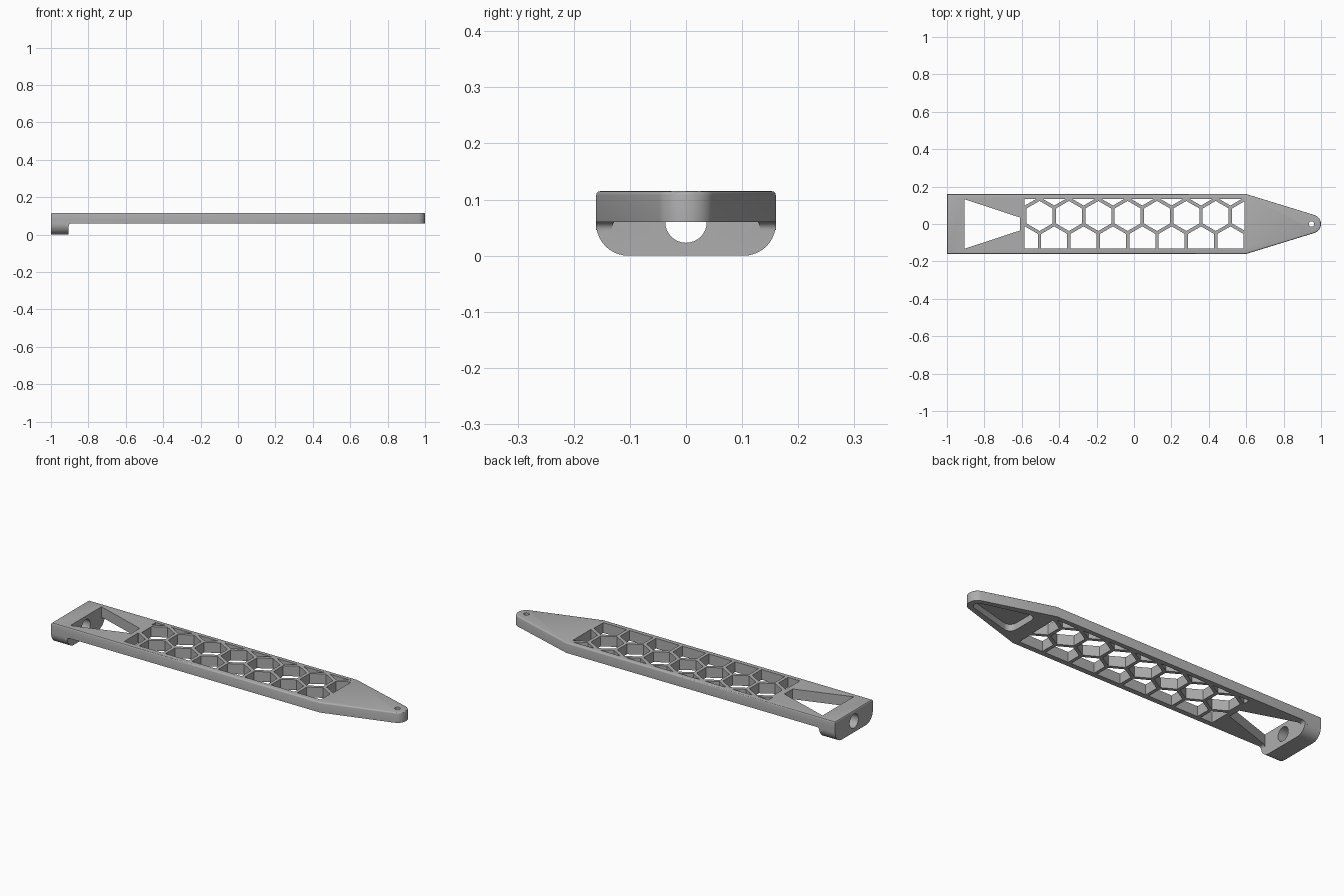
import bpy, bmesh, math
from mathutils import Vector

cube = bpy.data.objects.get("Cube")
if cube:
    bpy.data.objects.remove(cube, do_unlink=True)

grey = bpy.data.materials.new("plain_grey")
grey.use_nodes = True
COLOUR = (0.42, 0.42, 0.42, 1)
grey.diffuse_color = COLOUR
grey.node_tree.nodes["Principled BSDF"].inputs["Base Color"].default_value = COLOUR

TOP, UNDER, HALF = 0.115, 0.06, 0.16


def prism(name, points, start, end, axis="Z", bevel=0, bevel_ends=()):
    """Extrude a 2D outline along an axis; optionally round the end rims."""
    def place(p, t):
        return {"X": (t, p[0], p[1]), "Y": (p[0], t, p[1]), "Z": (p[0], p[1], t)}[axis]
    bm = bmesh.new()
    low = [bm.verts.new(place(p, start)) for p in points]
    high = [bm.verts.new(place(p, end)) for p in points]
    caps = [bm.faces.new(low), bm.faces.new(high)]
    n = len(points)
    for i in range(n):
        j = (i + 1) % n
        bm.faces.new((low[i], low[j], high[j], high[i]))
    bmesh.ops.recalc_face_normals(bm, faces=bm.faces[:])
    if bevel:
        rims = [e for k in bevel_ends for e in caps[k].edges]
        bmesh.ops.bevel(bm, geom=rims, offset=bevel, segments=3, profile=0.5,
                        affect="EDGES", clamp_overlap=True)
    mesh = bpy.data.meshes.new(name)
    bm.to_mesh(mesh)
    bm.free()
    mesh.materials.append(grey)
    obj = bpy.data.objects.new(name, mesh)
    bpy.context.collection.objects.link(obj)
    return obj


def combine(target, tool, operation="DIFFERENCE"):
    """Apply a boolean and discard the tool."""
    mod = target.modifiers.new("join", "BOOLEAN")
    mod.object, mod.operation, mod.solver = tool, operation, "EXACT"
    bpy.context.view_layer.objects.active = target
    bpy.ops.object.modifier_apply(modifier=mod.name)
    bpy.data.objects.remove(tool, do_unlink=True)


def arc(cx, cy, r, a, b, steps):
    return [(cx + r * math.cos(math.radians(a + (b - a) * i / steps)),
             cy + r * math.sin(math.radians(a + (b - a) * i / steps)))
            for i in range(steps + 1)]


def circle(cx, cy, r, steps=32):
    return arc(cx, cy, r, 0, 360, steps)[:-1]


def rect(x0, x1, y0, y1):
    return [(x0, y0), (x1, y0), (x1, y1), (x0, y1)]


# Long plate with tapered, rounded nose
outline = [(-1, HALF), (-1, -HALF), (0.6, -HALF)]
outline += arc(0.95, 0, 0.05, -72, 72, 16) + [(0.6, HALF)]
body = prism("plate_body", outline, UNDER, TOP, bevel=0.007, bevel_ends=(1,))

# End block with rounded lower corners
r = 0.057
profile = [(HALF, 0.08), (-HALF, 0.08)]
profile += arc(-HALF + r, r, r, 180, 270, 10) + arc(HALF - r, r, r, 270, 360, 10)
block = prism("end_block", profile, -1, -0.905, "X")
combine(body, block, "UNION")

# Concave fillet where block meets the plate underside
f = 0.014
fillet = [(-0.92, UNDER + 0.01), (-0.905 + f, UNDER + 0.01)]
fillet += arc(-0.905 + f, UNDER - f, f, 90, 180, 6) + [(-0.92, UNDER - f)]
combine(body, prism("fillet", fillet, -HALF, HALF, "Y"), "UNION")

# Trapezoid opening, end bore and hanging hole
opening = [(-0.905, 0.132), (-0.905, -0.132), (-0.61, -0.035), (-0.61, 0.035)]
combine(body, prism("opening", opening, -0.1, 0.2))
combine(body, prism("bore", circle(0, UNDER, 0.037), -1.1, -0.85, "X"))
combine(body, prism("hanging_hole", circle(0.949, 0, 0.014, 20), -0.1, 0.2))

# Rounded wedge pocket under the nose
pocket = arc(0.94, 0, 0.028, -72, 72, 10)
pocket += arc(0.705, 0.055, 0.035, 72, 180, 8) + arc(0.705, -0.055, 0.035, 180, 288, 8)
combine(body, prism("pocket", pocket, 0, 0.095))

# Large window that holds the honeycomb
window = rect(-0.585, 0.59, -0.132, 0.135)
combine(body, prism("window", window, -0.1, 0.2))

# Honeycomb infill: a slab pierced by staggered hexagons
comb = prism("honeycomb_infill", window, UNDER, TOP)
PITCH, WALL = 0.157, 0.018
radius = (PITCH - WALL) / math.sqrt(3)
row_step = PITCH * math.sqrt(3) / 2
for row in (-1, 0, 1):
    for k in range(-1, 9):
        cx = -0.505 + PITCH * (k + 0.5 * abs(row))
        cy = 0.043 + row * row_step
        if -0.66 < cx < 0.66:
            combine(comb, prism("cell", arc(cx, cy, radius, 30, 330, 5), -0.1, 0.2))

# Smooth only the rounded surfaces
bpy.ops.object.select_all(action="DESELECT")
for obj in (body, comb):
    obj.select_set(True)
bpy.context.view_layer.objects.active = body
bpy.ops.object.shade_smooth_by_angle(angle=math.radians(30))
